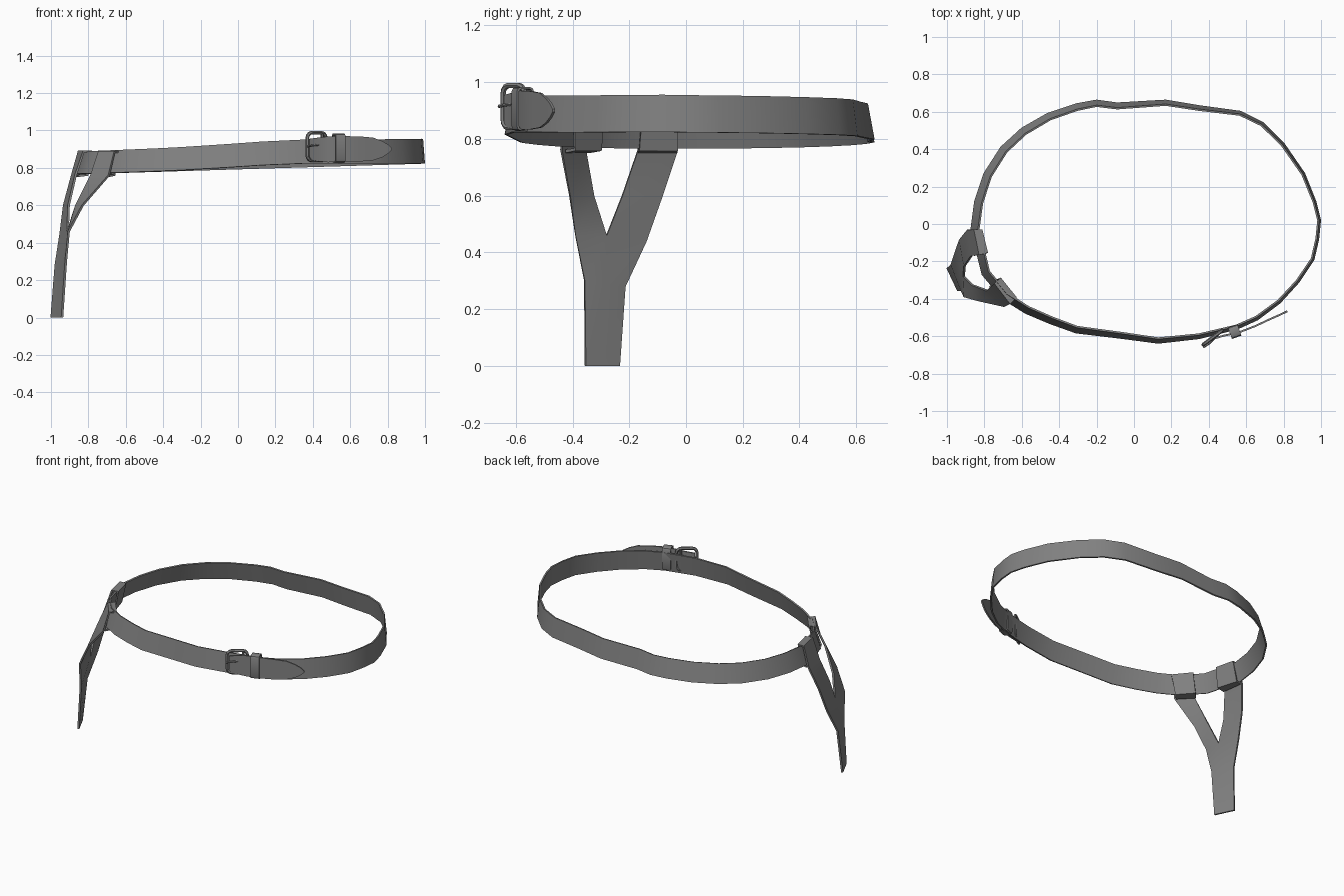
import bpy, bmesh, math
from mathutils import Vector

cube = bpy.data.objects.get("Cube")
if cube:
    bpy.data.objects.remove(cube)

leather = bpy.data.materials.new("grey_leather")
leather.use_nodes = True
GREY = (0.22, 0.22, 0.22, 1)
leather.diffuse_color = GREY
leather.node_tree.nodes["Principled BSDF"].inputs["Base Color"].default_value = GREY


def finish(name, mesh, thickness=0.0):
    """Link a mesh as a smooth, optionally thickened, part."""
    mesh.materials.clear()
    mesh.materials.append(leather)
    obj = bpy.data.objects.new(name, mesh)
    bpy.context.collection.objects.link(obj)
    bpy.ops.object.select_all(action='DESELECT')
    obj.select_set(True)
    bpy.context.view_layer.objects.active = obj
    if thickness:
        solid = obj.modifiers.new("thickness", 'SOLIDIFY')
        solid.thickness = thickness
        solid.offset = 0
        bpy.ops.object.modifier_apply(modifier=solid.name)
    bpy.ops.object.shade_smooth_by_angle(angle=math.radians(40))
    return obj


def add_ribbon(bm, pairs, cyclic=False):
    """Join consecutive pairs of points with quads."""
    rows = [[bm.verts.new(p) for p in pair] for pair in pairs]
    following = rows[1:] + (rows[:1] if cyclic else [])
    for a, b in zip(rows, following):
        bm.faces.new((a[0], b[0], b[1], a[1]))


def ribbon(name, strips, thickness, cyclic=False):
    bm = bmesh.new()
    for pairs in strips:
        add_ribbon(bm, pairs, cyclic)
    bmesh.ops.remove_doubles(bm, verts=bm.verts, dist=0.0005)
    bmesh.ops.recalc_face_normals(bm, faces=bm.faces)
    mesh = bpy.data.meshes.new(name)
    bm.to_mesh(mesh)
    bm.free()
    return finish(name, mesh, thickness)


def rod(name, points, radius, cyclic=False):
    """Round bar following a path."""
    curve = bpy.data.curves.new(name + "_path", 'CURVE')
    curve.dimensions = '3D'
    curve.bevel_depth = radius
    curve.bevel_resolution = 1
    curve.use_fill_caps = True
    spline = curve.splines.new('POLY')
    spline.points.add(len(points) - 1)
    for p, co in zip(spline.points, points):
        p.co = (*co, 1)
    spline.use_cyclic_u = cyclic
    helper = bpy.data.objects.new(name + "_path", curve)
    bpy.context.collection.objects.link(helper)
    graph = bpy.context.evaluated_depsgraph_get()
    mesh = bpy.data.meshes.new_from_object(helper.evaluated_get(graph))
    bpy.data.objects.remove(helper)
    return finish(name, mesh)


def rounded_rect(u0, u1, v0, v1, r, steps=3):
    pts = []
    corners = [(u1 - r, v1 - r), (u0 + r, v1 - r), (u0 + r, v0 + r), (u1 - r, v0 + r)]
    for i, (cu, cv) in enumerate(corners):
        for k in range(steps + 1):
            a = (i + k / steps) * math.pi / 2
            pts.append((cu + r * math.cos(a), cv + r * math.sin(a)))
    return pts


# Waist belt: a tilted loop whose lower edge flares outward
outline = [(-.31, .64), (-.2, .66), (-.09, .645), (.17, .66), (.35, .63), (.57, .6),
           (.69, .54), (.8, .43), (.91, .27), (.97, .12), (.995, .02), (.985, -.08),
           (.96, -.19), (.88, -.31), (.78, -.42), (.66, -.51), (.55, -.56), (.35, -.61),
           (.13, -.635), (-.06, -.61), (-.31, -.58), (-.45, -.53), (-.58, -.475),
           (-.7, -.4), (-.81, -.27), (-.87, -.03), (-.85, .12), (-.8, .27),
           (-.71, .41), (-.6, .51), (-.46, .59)]


def belt_pair(i):
    x, y = outline[i]
    before, after = Vector(outline[i - 1]), Vector(outline[(i + 1) % len(outline)])
    along = (after - before).normalized()
    lean = .026 - .016 * x
    rise = .02 * math.exp(-((x - .3) / .45) ** 2) if y < 0 else 0
    inward = Vector((along.y, -along.x)) * lean
    return ((x, y, .793 + .03 * x + rise),
            (x + inward.x, y + inward.y, .918 + .036 * x + rise))


ribbon("waist_belt", [[belt_pair(i) for i in range(len(outline))]], .01, cyclic=True)

# Pointed loose end lying over the belt
tail = [(.38, -.637, .845, .955), (.43, -.612, .835, .962), (.48, -.597, .83, .968),
        (.56, -.58, .832, .97), (.65, -.545, .834, .968), (.72, -.512, .84, .962),
        (.77, -.49, .857, .943), (.8, -.476, .876, .925), (.82, -.466, .895, .905)]
ribbon("belt_tail", [[((x, y, low), (x, y, high)) for x, y, low, high in tail]], .01)

# Buckle frame, centre bar and prong
origin, along = Vector((.37, -.645, 0)), Vector((.8, .6, 0))


def on_buckle(u, z, out=0):
    return origin + along * u + Vector((.6 * out, -.8 * out, z))


rod("buckle_frame", [on_buckle(u, z) for u, z in rounded_rect(0, .125, .84, .988, .03)],
    .01, cyclic=True)
rod("buckle_bar", [on_buckle(.1, .84), on_buckle(.1, .988)], .008)
rod("buckle_prong", [on_buckle(-.008, .915, .012), on_buckle(.03, .92, .014),
                     on_buckle(.1, .925, .005)], .006)

# Keeper loop wrapped around both layers
centre, tangent, normal = Vector((.537, -.572, 0)), Vector((.94, .34, 0)), Vector((.34, -.94, 0))
loop = [centre + normal * n + Vector((0, 0, z))
        for n, z in rounded_rect(-.025, .032, .832, .98, .014, 2)]
ribbon("keeper_loop", [[(p - tangent * .027, p + tangent * .027) for p in loop]], .008, cyclic=True)

# Side hanger: a stem that forks into two straps folded over the belt
fork = (-.91, -.28, .46)
shoulder_front, shoulder_rear = (-.905, -.39, .46), (-.95, -.14, .44)
stem = [((-.94, -.355, 0), (-.997, -.235, 0)),
        ((-.92, -.358, .3), (-.975, -.215, .28))]
middle = tuple((a + b) / 2 for a, b in zip(*stem[1]))
front_strap = [(stem[1][0], middle), (shoulder_front, fork),
               ((-.83, -.41, .6), (-.865, -.325, .6)),
               ((-.69, -.44, .76), (-.785, -.355, .76)),
               ((-.66, -.425, .885), (-.745, -.315, .885)),
               ((-.63, -.395, .885), (-.715, -.29, .885)),
               ((-.66, -.393, .762), (-.742, -.3, .762)),
               ((-.69, -.425, .757), (-.775, -.335, .757))]
rear_strap = [(middle, stem[1][1]), (fork, shoulder_rear),
              ((-.905, -.225, .6), (-.93, -.083, .6)),
              ((-.868, -.17, .76), (-.887, -.03, .76)),
              ((-.825, -.165, .888), (-.852, -.03, .888)),
              ((-.785, -.155, .888), (-.815, -.03, .888)),
              ((-.805, -.165, .762), (-.845, -.03, .762)),
              ((-.855, -.17, .757), (-.875, -.03, .757))]
stem_halves = [[(stem[0][0], tuple((a + b) / 2 for a, b in zip(*stem[0]))), (stem[1][0], middle)],
               [(tuple((a + b) / 2 for a, b in zip(*stem[0])), stem[0][1]), (middle, stem[1][1])]]
ribbon("side_hanger", stem_halves + [front_strap, rear_strap], .012)
